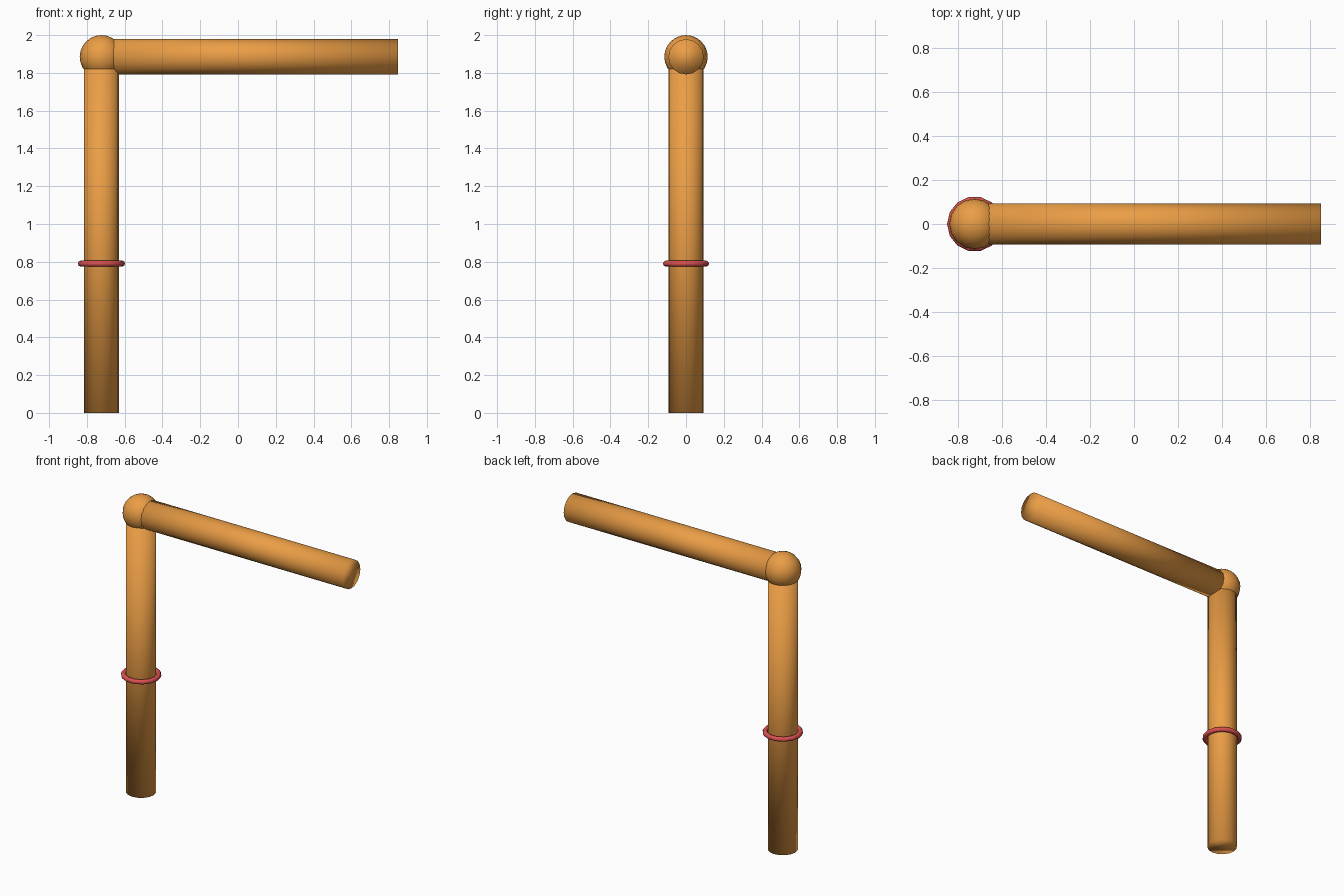
import bpy, math

if "Cube" in bpy.data.objects:
    bpy.data.objects.remove(bpy.data.objects["Cube"])

PIPE_X, TOP_Z, PIPE_R = -0.723, 1.885, 0.0935


def material(name, color):
    m = bpy.data.materials.new(name)
    m.diffuse_color = color
    m.use_nodes = True
    m.node_tree.nodes["Principled BSDF"].inputs["Base Color"].default_value = m.diffuse_color
    return m


def finish(name, mat):
    ob = bpy.context.object
    ob.name = name
    ob.data.materials.append(mat)
    bpy.ops.object.shade_smooth()
    return ob


orange = material("orange", (0.83, 0.34, 0.06, 1))
red = material("red", (0.70, 0.08, 0.08, 1))


def pipe(name, length, location, rotation=(0, 0, 0)):
    bpy.ops.mesh.primitive_cylinder_add(vertices=16, radius=PIPE_R, depth=length,
                                        location=location, rotation=rotation)
    return finish(name, orange)


# Upright and horizontal pipes, meeting inside the elbow ball
pipe("upright_pipe", TOP_Z, (PIPE_X, 0, TOP_Z / 2))
arm = 0.848 - PIPE_X
pipe("horizontal_pipe", arm, (PIPE_X + arm / 2, 0, TOP_Z), (0, math.pi / 2, 0))

# Elbow ball
bpy.ops.mesh.primitive_uv_sphere_add(segments=16, ring_count=12, radius=0.115,
                                     location=(PIPE_X, 0, TOP_Z))
finish("elbow_ball", orange)

# Red ring around the upright
bpy.ops.mesh.primitive_torus_add(major_segments=14, minor_segments=8,
                                 major_radius=0.109, minor_radius=0.016,
                                 location=(PIPE_X, 0, 0.79))
finish("collar_ring", red)
